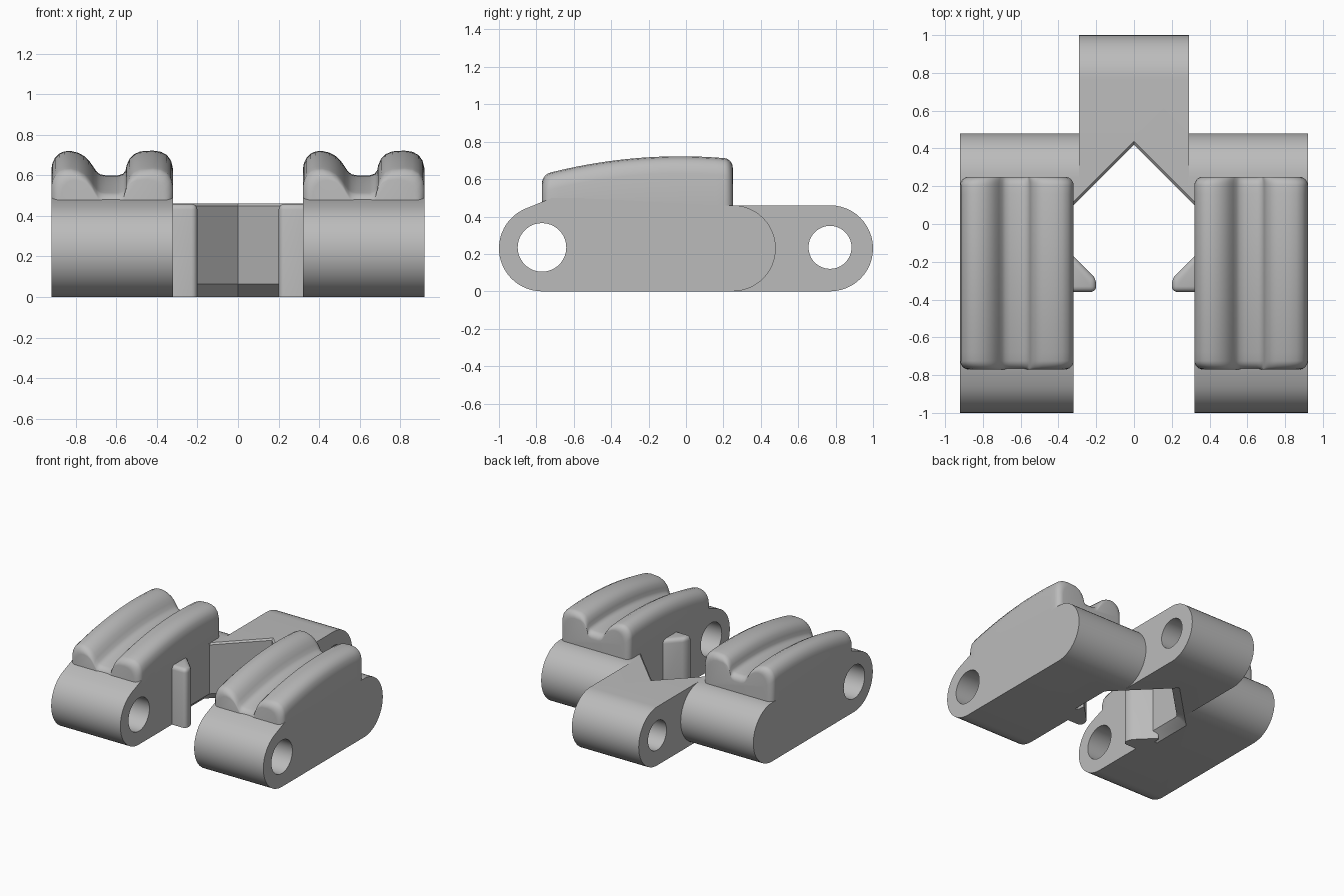
import bpy, bmesh
from math import sin, cos, pi, radians

cube = bpy.data.objects.get("Cube")
if cube:
    bpy.data.objects.remove(cube, do_unlink=True)

steel = bpy.data.materials.new("plain_grey")
steel.use_nodes = True
steel.diffuse_color = (0.5, 0.5, 0.5, 1)
steel.node_tree.nodes["Principled BSDF"].inputs["Base Color"].default_value = (0.5, 0.5, 0.5, 1)

R = 0.23          # hinge barrel radius
HALF = 0.3        # half width of a side block
CENTRE = 0.62     # x of a side block


def arc(cy, cz, r, a0, a1, n=24):
    return [(cy + r * cos(radians(a0 + (a1 - a0) * i / n)),
             cz + r * sin(radians(a0 + (a1 - a0) * i / n))) for i in range(n + 1)]


def loft(name, rings):
    """Skin a list of equal rings of 3D points and cap both ends."""
    bm = bmesh.new()
    vs = [[bm.verts.new(p) for p in ring] for ring in rings]
    n = len(rings[0])
    for a, b in zip(vs, vs[1:]):
        for i in range(n):
            j = (i + 1) % n
            bm.faces.new((a[i], a[j], b[j], b[i]))
    bm.faces.new(vs[0])
    bm.faces.new(vs[-1])
    bmesh.ops.recalc_face_normals(bm, faces=bm.faces)
    mesh = bpy.data.meshes.new(name)
    bm.to_mesh(mesh)
    bm.free()
    mesh.materials.append(steel)
    ob = bpy.data.objects.new(name, mesh)
    bpy.context.collection.objects.link(ob)
    return ob


def slab(name, profile, x0, x1):
    return loft(name, [[(x, y, z) for y, z in profile] for x in (x0, x1)])


def activate(ob):
    bpy.ops.object.select_all(action='DESELECT')
    ob.select_set(True)
    bpy.context.view_layer.objects.active = ob


def cut(ob, *cutters):
    activate(ob)
    for c in cutters:
        m = ob.modifiers.new("cut", 'BOOLEAN')
        m.operation, m.solver, m.object = 'DIFFERENCE', 'EXACT', c
        bpy.ops.object.modifier_apply(modifier=m.name)


def smooth(ob, angle=35):
    activate(ob)
    bpy.ops.object.shade_smooth_by_angle(angle=radians(angle))


# Cutters: pin holes and the V-shaped opening with a chamfered lower rim
front_pin = slab("front_pin_cutter", arc(-0.77, 0.235, 0.13, 0, 350, 35), -1.2, 1.2)
rear_pin = slab("rear_pin_cutter", arc(0.77, 0.235, 0.115, 0, 350, 35), -0.6, 0.6)


def opening_ring(z, grow, side):
    x, apex = 0.319 + side, 0.42 + 1.41 * grow
    return [(0, apex, z), (-x, apex - x, z), (-x, -0.2, z), (x, -0.2, z), (x, apex - x, z)]


opening = loft("opening_cutter", [opening_ring(*r) for r in (
    (-0.01, 0.075, 0.075), (0.065, 0, 0), (0.448, 0, 0), (0.468, 0.02, 0), (0.6, 0.02, 0))])

# Pad cross-section: two ridges and a valley
ridges = [(-0.3, 0.63), (-0.295, 0.66), (-0.282, 0.687), (-0.262, 0.707), (-0.237, 0.718),
          (-0.205, 0.72), (-0.17, 0.712), (-0.14, 0.696), (-0.115, 0.673), (-0.095, 0.645),
          (-0.078, 0.619), (-0.06, 0.605), (-0.035, 0.6), (0.03, 0.6), (0.054, 0.608),
          (0.066, 0.625), (0.071, 0.65), (0.085, 0.681), (0.107, 0.704), (0.14, 0.718),
          (0.2, 0.722), (0.24, 0.716), (0.27, 0.7), (0.29, 0.672), (0.3, 0.63)]


def pad_ring(cx, y, inset):
    k = (HALF - inset) / HALF
    drop = 0.18 * (y + 0.03) ** 2 + inset
    pts = [(cx - HALF * k, y, 0.455)]
    pts += [(cx + x * k, y, max(z - drop, 0.458)) for x, z in ridges]
    return pts + [(cx + HALF * k, y, 0.455)]


# Rounded ends, straight middle
EDGE, Y0, Y1 = 0.045, -0.77, 0.25
turn = [(EDGE * (1 - cos(a)), EDGE * (1 - sin(a))) for a in [i * pi / 12 for i in range(7)]]
stations = [(Y0 + d, s) for d, s in turn]
stations += [(Y0 + EDGE + (Y1 - Y0 - 2 * EDGE) * i / 20, 0) for i in range(1, 20)]
stations += [(Y1 - d, s) for d, s in reversed(turn)]

block_profile = (arc(-0.77, R, R, 270, 112) + [(-0.72, 0.498), (-0.55, 0.498), (0.2, 2 * R)]
                 + arc(0.25, R, R, 90, -90))
hub_profile = [(0.08, 0), (0.08, 2 * R)] + arc(0.25, R, R, 90, -90)

for side, s in (("left", 1), ("right", -1)):
    cx = s * CENTRE
    # Side block with its pin hole
    block = slab(side + "_block", block_profile, cx - HALF, cx + HALF)
    cut(block, front_pin, opening)
    smooth(block)
    # Ridged pad on top
    smooth(loft(side + "_ridged_pad", [pad_ring(cx, y, i) for y, i in stations]), 45)
    # Web joining block and tongue
    web = slab(side + "_web", hub_profile, s * 0.285, s * 0.33)
    cut(web, opening)
    smooth(web)
    # Guide horn on the inner wall
    plan = [(0.36, -0.13), (0.2, -0.29), (0.2, -0.36), (0.36, -0.36)]
    horn = loft(side + "_guide_horn", [[(s * x, y, z) for x, y in plan] for z in (0, 2 * R)])
    bm = bmesh.new()
    bm.from_mesh(horn.data)
    rim = [e for e in bm.edges if max(v.co.z for v in e.verts) > 0.1]
    bmesh.ops.bevel(bm, geom=rim, offset=0.03, segments=4, profile=0.5, affect='EDGES')
    bm.to_mesh(horn.data)
    bm.free()
    smooth(horn)

# Rear tongue with its pin hole and V notch
tongue = slab("rear_tongue", [(0.08, 0), (0.08, 2 * R)] + arc(0.77, R, R, 90, -90), -0.29, 0.29)
cut(tongue, rear_pin, opening)
smooth(tongue)

for c in (front_pin, rear_pin, opening):
    bpy.data.objects.remove(c, do_unlink=True)
